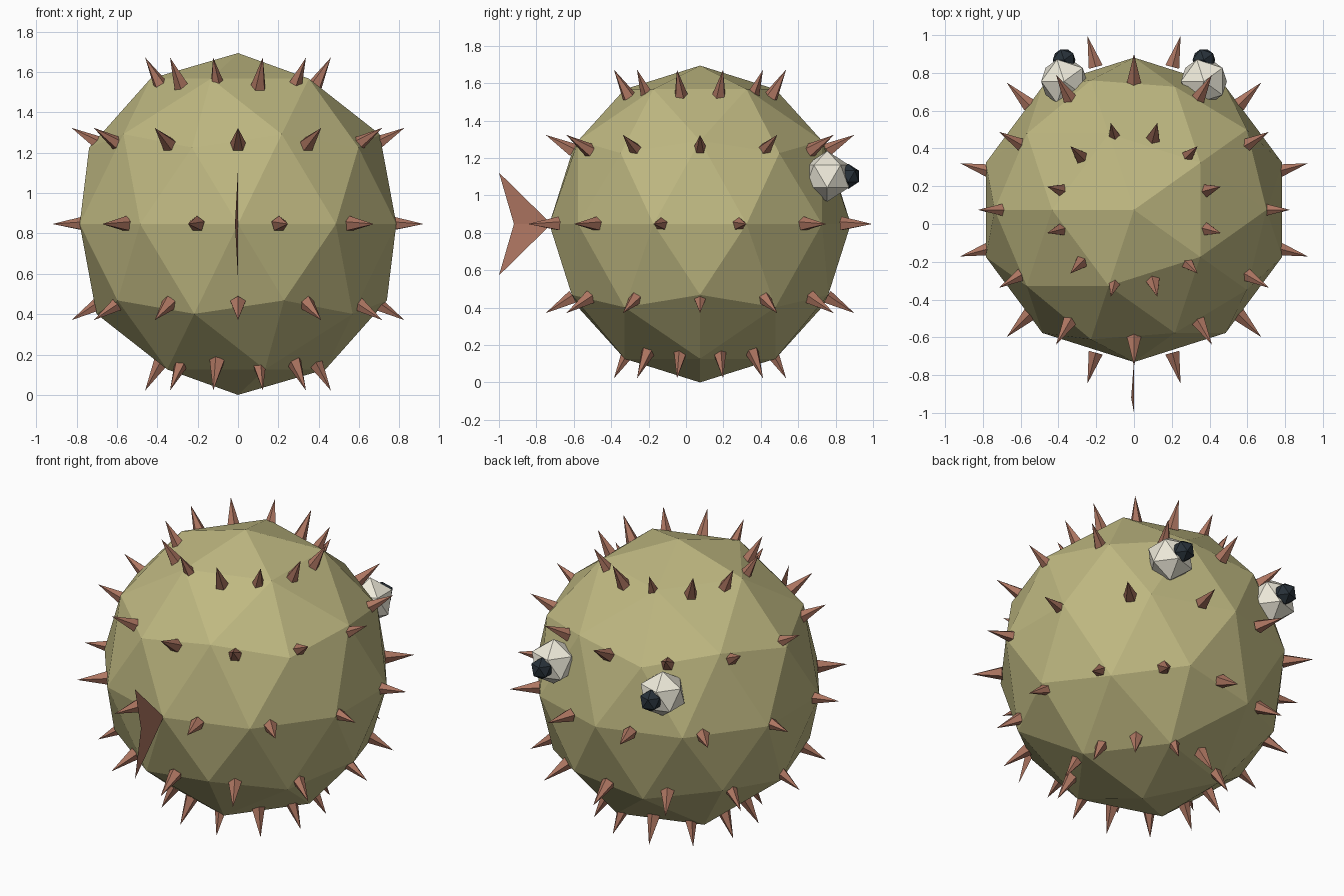
import bpy, bmesh
from math import radians, sin, cos, pi
from mathutils import Vector, Matrix

if "Cube" in bpy.data.objects:
    bpy.data.objects.remove(bpy.data.objects["Cube"])

CENTRE = Vector((0, 0.075, 0.847))


def material(name, rgb):
    m = bpy.data.materials.new(name)
    m.diffuse_color = (*rgb, 1)
    m.use_nodes = True
    m.node_tree.nodes["Principled BSDF"].inputs["Base Color"].default_value = m.diffuse_color
    return m


def make_object(name, bm, mat):
    mesh = bpy.data.meshes.new(name)
    bm.to_mesh(mesh)
    bm.free()
    mesh.materials.append(mat)
    ob = bpy.data.objects.new(name, mesh)
    bpy.context.collection.objects.link(ob)
    return ob


def ball(name, centre, radii, subdivisions, mat):
    bm = bmesh.new()
    xf = (Matrix.Translation(centre) @ Matrix.Diagonal((*radii, 1))
          @ Matrix.Rotation(pi, 4, 'Z'))
    bmesh.ops.create_icosphere(bm, subdivisions=subdivisions, radius=1, matrix=xf)
    return make_object(name, bm, mat)


skin = material("olive_skin", (0.52, 0.48, 0.22))
spine = material("red_brown", (0.42, 0.18, 0.12))
white = material("eye_white", (0.85, 0.82, 0.70))
black = material("pupil_black", (0.02, 0.03, 0.04))

# Faceted round body
ball("body", CENTRE, (0.825, 0.806, 0.847), 2, skin)

# Spikes: five rings of twelve, alternate rings offset by half a step
BASE, TIP = 0.783, 0.953
bm = bmesh.new()
for elevation in (-60, -30, 0, 30, 60):
    offset = 0 if abs(elevation) == 30 else 15
    e = radians(elevation)
    for i in range(12):
        a = radians(offset + 30 * i)
        d = Vector((cos(e) * cos(a), cos(e) * sin(a), sin(e)))
        xf = (Matrix.Translation(CENTRE + d * (BASE + TIP) / 2)
              @ d.to_track_quat('Z', 'Y').to_matrix().to_4x4())
        bmesh.ops.create_cone(bm, cap_ends=True, segments=5, radius1=0.04,
                              radius2=0, depth=TIP - BASE, matrix=xf)
bmesh.ops.remove_doubles(bm, verts=bm.verts, dist=0.0005)
make_object("spikes", bm, spine)

# Eyes and pupils
for side, s in (("left", -1), ("right", 1)):
    ball(side + "_eye", (s * 0.37, 0.755, 1.102), (0.136,) * 3, 1, white)
    ball(side + "_pupil", (s * 0.37, 0.868, 1.102), (0.067,) * 3, 1, black)

# Forked tail fin: a thin sheet with a slight fold along its middle
bm = bmesh.new()
root, top, notch, low = [bm.verts.new(p) for p in (
    (0, -0.72, 0.847), (0, -1.0, 1.122), (-0.015, -0.92, 0.847), (0, -1.0, 0.572))]
bm.faces.new((root, top, notch))
bm.faces.new((root, notch, low))
make_object("tail_fin", bm, spine)
